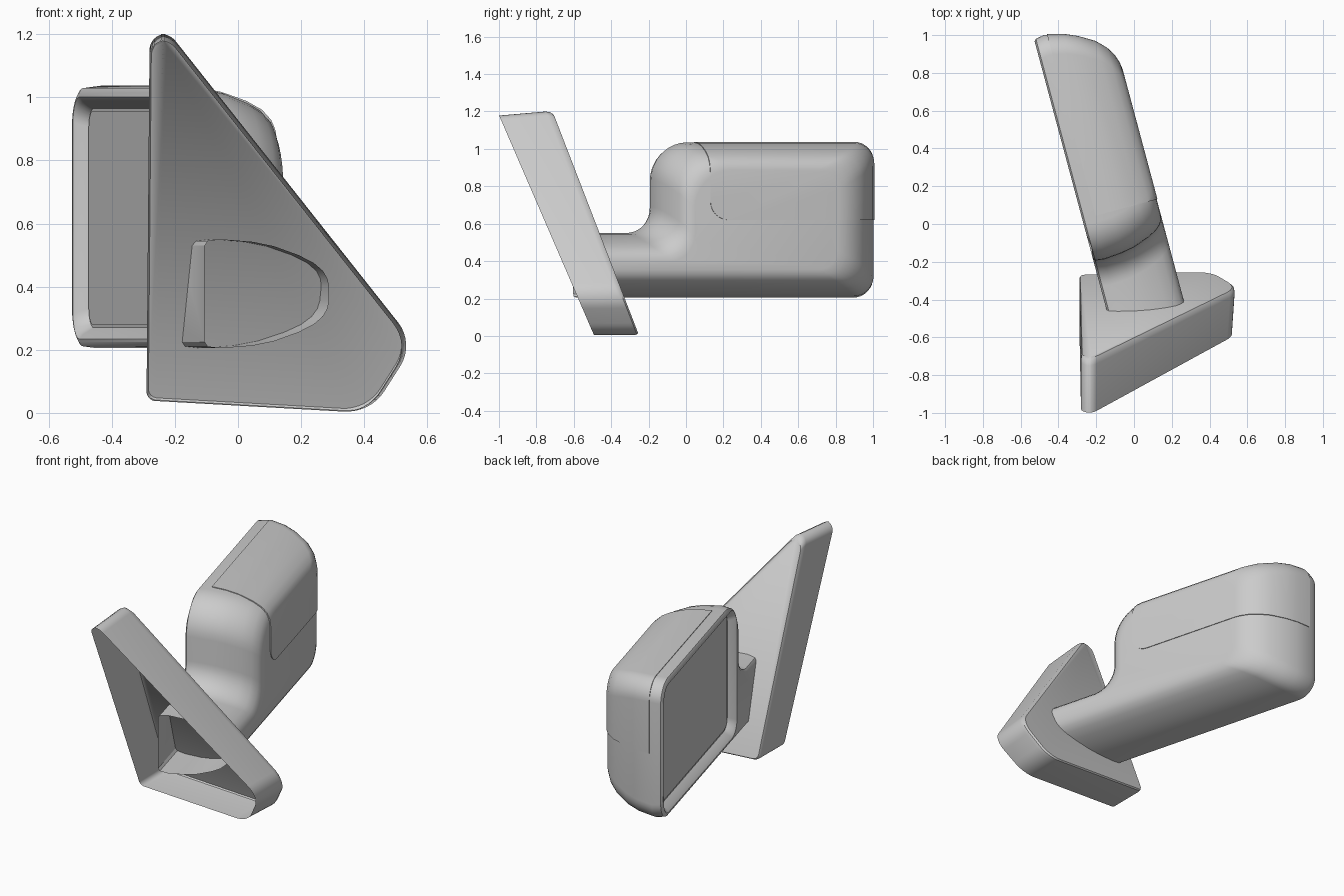
import bpy, bmesh, math
from mathutils import Vector

cube = bpy.data.objects.get("Cube")
if cube:
    bpy.data.objects.remove(cube, do_unlink=True)

grey = bpy.data.materials.new("plain_grey")
grey.use_nodes = True
GREY = (0.6, 0.6, 0.6, 1)
grey.diffuse_color = GREY
grey.node_tree.nodes["Principled BSDF"].inputs["Base Color"].default_value = GREY

TILT = math.radians(15)
ARM_END = -0.555


def rounded(corners, steps=8):
    """Closed 2D outline from (a, b, radius) corners, with circular fillets."""
    pts, n = [], len(corners)
    for k, (a, b, r) in enumerate(corners):
        c = Vector((a, b))
        if r == 0:
            pts.append(c)
            continue
        p = (Vector(corners[k - 1][:2]) - c).normalized()
        q = (Vector(corners[(k + 1) % n][:2]) - c).normalized()
        half = p.angle(q) / 2
        d, w = r / math.tan(half), math.sin(half)
        for s in range(steps + 1):
            t = s / steps
            f, g, h = (1 - t) ** 2, 2 * t * (1 - t) * w, t * t
            pts.append((f * (c + p * d) + g * c + h * (c + q * d)) / (f + g + h))
    return pts


def loft(name, rings, cap_first=True, cap_last=True):
    """Skin a list of equal-length 3D rings."""
    bm = bmesh.new()
    rows = [[bm.verts.new(p) for p in ring] for ring in rings]
    n = len(rows[0])
    for lo, hi in zip(rows, rows[1:]):
        for k in range(n):
            m = (k + 1) % n
            bm.faces.new((lo[k], lo[m], hi[m], hi[k]))
    if cap_first:
        bm.faces.new(rows[0])
    if cap_last:
        bm.faces.new(rows[-1])
    bmesh.ops.recalc_face_normals(bm, faces=bm.faces)
    me = bpy.data.meshes.new(name)
    bm.to_mesh(me)
    bm.free()
    me.materials.append(grey)
    ob = bpy.data.objects.new(name, me)
    bpy.context.collection.objects.link(ob)
    return ob


def activate(ob):
    bpy.ops.object.select_all(action='DESELECT')
    ob.select_set(True)
    bpy.context.view_layer.objects.active = ob


def cut(ob, cutter, operation):
    cutter.hide_render = True
    activate(ob)
    mod = ob.modifiers.new("cut", 'BOOLEAN')
    mod.operation, mod.solver, mod.object = operation, 'EXACT', cutter
    bpy.ops.object.modifier_apply(modifier=mod.name)
    bpy.data.objects.remove(cutter, do_unlink=True)


def smooth(ob, degrees=35):
    activate(ob)
    bpy.ops.object.shade_smooth_by_angle(angle=math.radians(degrees))


def slab(outline, u):
    return [(u, p.x, p.y) for p in outline]


# Housing layers from the glass side to the rounded back: depth, inset, far-end inset
LAYERS = [(-.258, .02, .02), (-.248, .006, .008), (-.2, 0, 0), (-.1, .008, .025),
          (-.03, .022, .055), (.05, .05, .105), (.1, .075, .155), (.13, .1, .205),
          (.145, .125, .25), (.15, .15, .29)]


def housing(name, grow=0):
    rings = []
    for u, inset, far in LAYERS:
        i, end = inset - grow, 1.09 - far + grow
        near, low, high, arm = -.14 + i, .205 + i, 1.035 - i, .55 - i
        outline = rounded([(ARM_END, low, 0), (end, low, .11), (end, high, .11),
                           (near, high, .2), (near, arm, .14), (ARM_END, arm, 0)])
        rings.append(slab(outline, u + (grow if u > 0 else 0)))
    return loft(name, rings)


def opening(v0, v1, z0, z1, r):
    return rounded([(v0, z0, r), (v1, z0, r), (v1, z1, r), (v0, z1, r)])


# Housing and arm, with a recessed glass and an open arm root
body = housing("mirror_housing_and_arm")
recess = loft("recess_cutter", [
    slab(opening(-.1, 1.06, .23, 1.005, .08), -.3),
    slab(opening(-.1, 1.06, .23, 1.005, .08), -.262),
    slab(opening(-.085, 1.045, .25, .985, .07), -.245),
    slab(opening(-.07, 1.035, .27, .965, .06), -.212)])
cut(body, recess, 'DIFFERENCE')
bm = bmesh.new()
bm.from_mesh(body.data)
root = [f for f in bm.faces if all(v.co.y < ARM_END + .001 for v in f.verts)]
bmesh.ops.delete(bm, geom=root, context='FACES')
bm.to_mesh(body.data)
bm.free()

# Separate upper cover, slightly proud of the housing
cover = housing("housing_cover", .004)
patch = rounded([(.095, .62, .1), (1.3, .62, 0), (1.3, 1.3, 0), (.095, 1.3, 0)])
cut(cover, loft("cover_cutter", [slab(patch, -.185), slab(patch, .5)]), 'INTERSECT')

# Mirror glass plate set into the recess
pane = opening(-.06, 1.025, .28, .957, .05)
glass = loft("mirror_glass", [slab(pane, -.208), slab(pane, -.215)])

for ob in (body, cover, glass):
    ob.rotation_euler.z = TILT
    smooth(ob)

# Triangular mounting base: thin shell, open at the front, leaning back
profile = rounded([(-.29, .04, .03), (-.28, 1.2, .05), (-.215, 1.2, .06),
                   (.56, .22, .12), (.42, 0, .14)])
centre = Vector((-.05, .4))
corner = Vector((-.29, 0))


def base_ring(scale, pivot, t):
    ring = []
    for p in profile:
        q = pivot + (p - pivot) * scale
        front, back = -.49 - .432 * q.y, -.25 - .386 * q.y
        ring.append((q.x, front + (back - front) * t, q.y))
    return ring


base = loft("mounting_base", [
    base_ring(.982, corner, 0), base_ring(1, centre, .88),
    base_ring(.993, centre, .96), base_ring(.975, centre, 1)], cap_first=False)
smooth(base)
